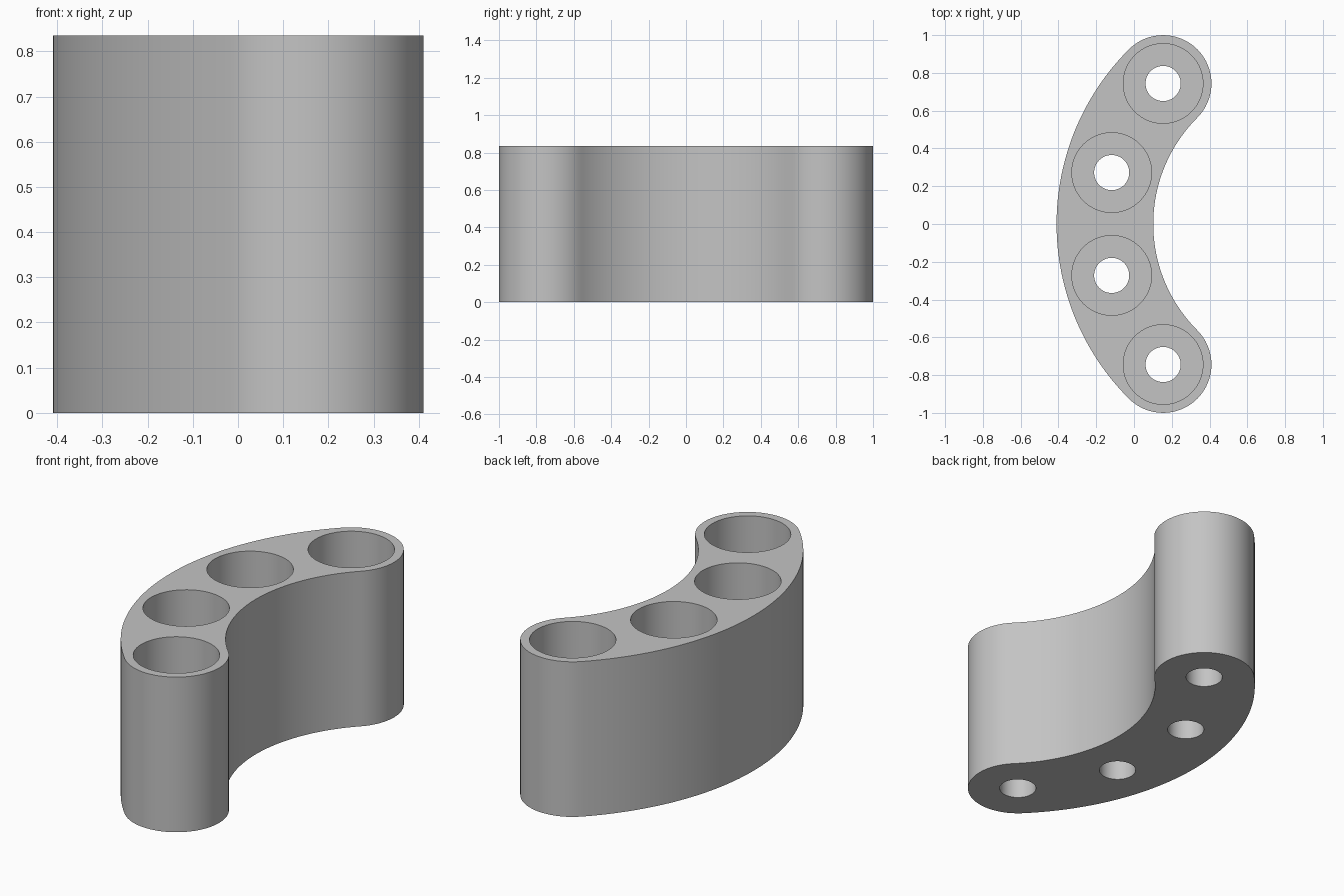
import bpy
import bmesh
from math import cos, sin, pi, radians

HEIGHT = 0.835
FLOOR = 0.17            # height of the shoulder inside each bore
ARC_X = 0.898           # centre of the curved body's arc
ARC_R = 1.052           # radius of the centre line
HALF_W = 0.256          # half the body width
BORE_R, HOLE_R = 0.211, 0.093
SPREAD = radians(45)
SEGMENTS = 64

cube = bpy.data.objects.get("Cube")
if cube:
    bpy.data.objects.remove(cube, do_unlink=True)


def arc(cx, cy, radius, start, end, steps):
    """Points along an arc, leaving out the last one."""
    angles = [start + (end - start) * i / steps for i in range(steps)]
    return [(cx + radius * cos(a), cy + radius * sin(a)) for a in angles]


def on_centre_line(angle):
    return ARC_X + ARC_R * cos(angle), ARC_R * sin(angle)


def ring(bm, points, z):
    verts = [bm.verts.new((x, y, z)) for x, y in points]
    return [bm.edges.new((v, verts[i - 1])) for i, v in enumerate(verts)]


def fill(bm, *rings):
    """Flat face between an outer ring and the rings inside it."""
    edges = [e for r in rings for e in r]
    bmesh.ops.triangle_fill(bm, use_beauty=True, use_dissolve=False, edges=edges)


def wall(bm, a, b):
    bmesh.ops.bridge_loops(bm, edges=a + b)


# Curved slot outline: outer arc, lower end, inner arc, upper end
first, last = pi - SPREAD, pi + SPREAD
outline = arc(ARC_X, 0, ARC_R + HALF_W, first, last, SEGMENTS)
outline += arc(*on_centre_line(last), HALF_W, last, last + pi, SEGMENTS // 2)
outline += arc(ARC_X, 0, ARC_R - HALF_W, last, first, SEGMENTS)
outline += arc(*on_centre_line(first), HALF_W, first - pi, first, SEGMENTS // 2)

bm = bmesh.new()
bottom, top = ring(bm, outline, 0), ring(bm, outline, HEIGHT)
wall(bm, bottom, top)

# Four stepped bores evenly spaced along the centre line
bore_rims, hole_rims = [], []
for i in range(4):
    cx, cy = on_centre_line(first + 2 * SPREAD * i / 3)
    bore = arc(cx, cy, BORE_R, 0, 2 * pi, SEGMENTS)
    hole = arc(cx, cy, HOLE_R, 0, 2 * pi, SEGMENTS)
    bore_top, bore_floor = ring(bm, bore, HEIGHT), ring(bm, bore, FLOOR)
    hole_top, hole_bottom = ring(bm, hole, FLOOR), ring(bm, hole, 0)
    wall(bm, bore_top, bore_floor)
    wall(bm, bore_floor, hole_top)
    wall(bm, hole_top, hole_bottom)
    bore_rims.append(bore_top)
    hole_rims.append(hole_bottom)

# Flat top and underside around the openings
fill(bm, top, *bore_rims)
fill(bm, bottom, *hole_rims)
bmesh.ops.recalc_face_normals(bm, faces=bm.faces)

mesh = bpy.data.meshes.new("curved_holder")
bm.to_mesh(mesh)
bm.free()
body = bpy.data.objects.new("curved_holder", mesh)
bpy.context.collection.objects.link(body)

# Plain grey finish
grey = bpy.data.materials.new("light_grey")
grey.use_nodes = True
colour = (0.55, 0.55, 0.55, 1)
grey.diffuse_color = colour
grey.node_tree.nodes["Principled BSDF"].inputs["Base Color"].default_value = colour
mesh.materials.append(grey)

# Smooth curved walls with sharp rims
bpy.ops.object.select_all(action="DESELECT")
body.select_set(True)
bpy.context.view_layer.objects.active = body
bpy.ops.object.shade_smooth_by_angle(angle=radians(30))
